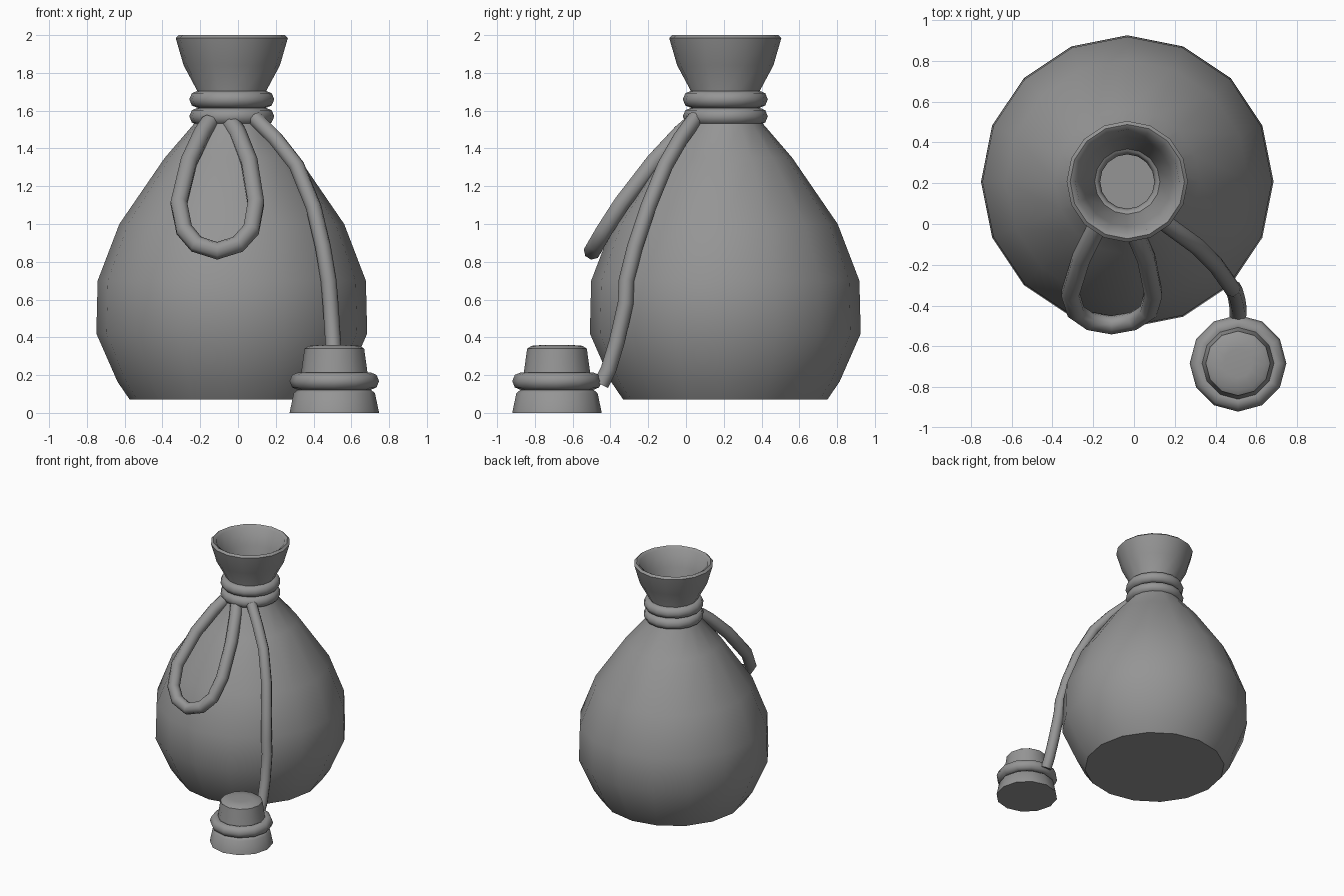
import bpy, bmesh
from math import cos, sin, pi, radians

if "Cube" in bpy.data.objects:
    bpy.data.objects.remove(bpy.data.objects["Cube"])

grey = bpy.data.materials.new("mid_grey")
grey.use_nodes = True
colour = (0.3, 0.3, 0.3, 1)
grey.diffuse_color = colour
grey.node_tree.nodes["Principled BSDF"].inputs["Base Color"].default_value = colour


def finish(obj):
    bpy.ops.object.select_all(action='DESELECT')
    obj.select_set(True)
    bpy.context.view_layer.objects.active = obj
    if obj.type == 'CURVE':
        bpy.ops.object.convert(target='MESH')
        obj = bpy.context.object
    obj.data.materials.clear()
    obj.data.materials.append(grey)
    bpy.ops.object.shade_smooth_by_angle(angle=radians(48))


def lathe(name, profile, centre, sides, closed=False):
    """Spin (radius, height) points; cap both ends unless the profile is closed."""
    bm = bmesh.new()
    rings = [[bm.verts.new((r * cos(2 * pi * i / sides), r * sin(2 * pi * i / sides), z))
              for i in range(sides)] for r, z in profile]
    pairs = list(zip(rings, rings[1:]))
    if closed:
        pairs.append((rings[-1], rings[0]))
    else:
        bm.faces.new(rings[0][::-1])
        bm.faces.new(rings[-1])
    for a, b in pairs:
        for i in range(sides):
            j = (i + 1) % sides
            bm.faces.new((a[i], a[j], b[j], b[i]))
    bmesh.ops.recalc_face_normals(bm, faces=bm.faces)
    mesh = bpy.data.meshes.new(name)
    bm.to_mesh(mesh)
    bm.free()
    obj = bpy.data.objects.new(name, mesh)
    obj.location = (*centre, 0)
    bpy.context.collection.objects.link(obj)
    finish(obj)


def ring(name, centre, z, outer, thick, sides):
    section = [(outer - thick + thick * cos(k * pi / 4), z + thick * sin(k * pi / 4))
               for k in range(8)]
    lathe(name, section, centre, sides, closed=True)


def rope(name, points, radius):
    curve = bpy.data.curves.new(name, 'CURVE')
    curve.dimensions = '3D'
    curve.bevel_depth = radius
    curve.bevel_resolution = 2
    curve.use_fill_caps = True
    spline = curve.splines.new('POLY')
    spline.points.add(len(points) - 1)
    for p, co in zip(spline.points, points):
        p.co = (*co, 1)
    obj = bpy.data.objects.new(name, curve)
    bpy.context.collection.objects.link(obj)
    finish(obj)


bag = (-0.033, 0.208)
cork = (0.51, -0.683)

# Round bag with a tied neck and an open flared mouth
lathe("bag_body", [(0.54, 0.07), (0.605, 0.165), (0.717, 0.42), (0.71, 0.70),
                   (0.595, 1.0), (0.355, 1.35), (0.2, 1.53), (0.175, 1.6),
                   (0.18, 1.7), (0.255, 1.84), (0.297, 1.985), (0.28, 2.0),
                   (0.255, 1.985), (0.22, 1.85), (0.16, 1.7), (0.155, 1.6)], bag, 16)

# Cords wound around the neck
ring("lower_neck_cord", bag, 1.57, 0.225, 0.046, 16)
ring("upper_neck_cord", bag, 1.66, 0.225, 0.046, 16)

# Hanging loop and the strand that holds the stopper
rope("cord_loop", [(-0.15, 0.04, 1.54), (-0.19, -0.03, 1.48), (-0.26, -0.17, 1.33),
                   (-0.313, -0.34, 1.11), (-0.285, -0.43, 0.97), (-0.22, -0.475, 0.893),
                   (-0.11, -0.495, 0.858), (0.0, -0.475, 0.893), (0.07, -0.43, 0.97),
                   (0.095, -0.34, 1.11), (0.06, -0.17, 1.33), (0.0, -0.03, 1.48),
                   (-0.04, 0.04, 1.54)], 0.047)
rope("stopper_strand", [(0.09, 0.05, 1.56), (0.2, -0.03, 1.45), (0.31, -0.11, 1.31),
                        (0.4, -0.2, 1.09), (0.45, -0.27, 0.88), (0.48, -0.315, 0.7),
                        (0.49, -0.32, 0.58), (0.503, -0.365, 0.38), (0.51, -0.41, 0.23),
                        (0.51, -0.45, 0.15)], 0.042)

# Stopper lying beside the bag
lathe("stopper_base", [(0.237, 0.0), (0.215, 0.105), (0.19, 0.125)], cork, 12)
ring("stopper_ring", cork, 0.168, 0.237, 0.047, 12)
lathe("stopper_cap", [(0.19, 0.12), (0.176, 0.21), (0.158, 0.34), (0.135, 0.355),
                      (0.07, 0.36)], cork, 12)
